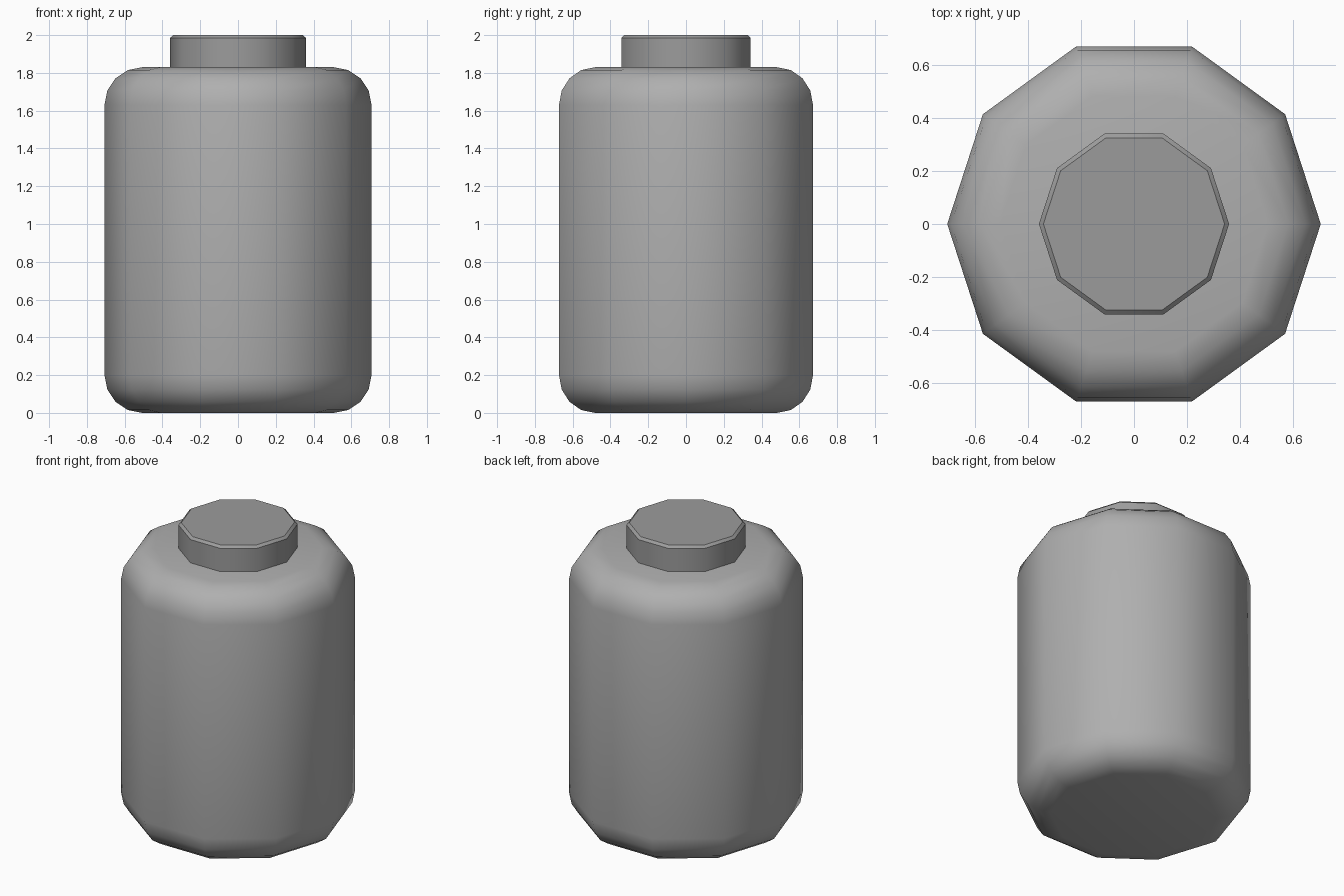
import bpy, bmesh, math

if "Cube" in bpy.data.objects:
    bpy.data.objects.remove(bpy.data.objects["Cube"])

SIDES = 10


def lathe(name, profile, grey):
    """Revolve (radius, z) points into a closed ten-sided solid."""
    bm = bmesh.new()
    rings = []
    for r, z in profile:
        rings.append([bm.verts.new((r * math.cos(math.tau * i / SIDES),
                                    r * math.sin(math.tau * i / SIDES), z))
                      for i in range(SIDES)])
    for low, high in zip(rings, rings[1:]):
        for i in range(SIDES):
            j = (i + 1) % SIDES
            bm.faces.new((low[i], low[j], high[j], high[i]))
    bm.faces.new(rings[0][::-1])
    bm.faces.new(rings[-1])
    mesh = bpy.data.meshes.new(name)
    bm.to_mesh(mesh)
    bm.free()
    mat = bpy.data.materials.new(name + "_grey")
    mat.diffuse_color = (grey, grey, grey, 1)
    mat.use_nodes = True
    mat.node_tree.nodes["Principled BSDF"].inputs["Base Color"].default_value = mat.diffuse_color
    mesh.materials.append(mat)
    obj = bpy.data.objects.new(name, mesh)
    bpy.context.collection.objects.link(obj)
    bpy.ops.object.select_all(action='DESELECT')
    obj.select_set(True)
    bpy.context.view_layer.objects.active = obj
    bpy.ops.object.shade_smooth_by_angle(angle=math.radians(40))
    return obj


# Jar body: straight wall with rounded base and shoulder
R, H, B, STEPS = 0.707, 1.83, 0.2, 4
arc = [(R - B + B * math.sin(a), B - B * math.cos(a))
       for a in (math.pi / 2 * k / STEPS for k in range(STEPS + 1))]
lathe("jar_body", arc + [(r, H - z) for r, z in reversed(arc)], 0.43)

# Lid: short plug with a small chamfer at the top edge
lathe("lid", [(0.36, H), (0.36, 1.985), (0.343, 2.0)], 0.33)
